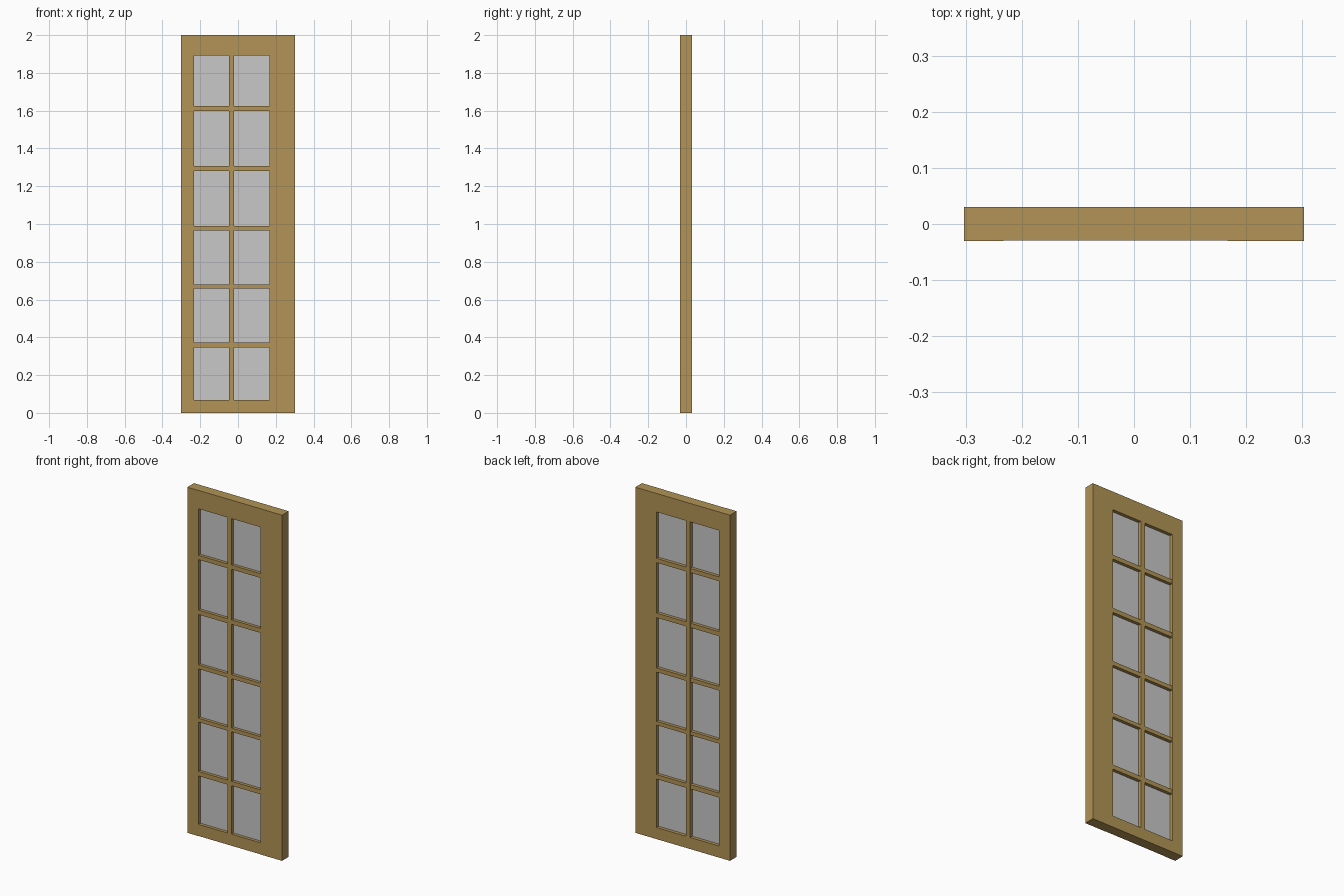
import bpy
import bmesh

if "Cube" in bpy.data.objects:
    bpy.data.objects.remove(bpy.data.objects["Cube"])


def material(name, rgb):
    m = bpy.data.materials.new(name)
    m.diffuse_color = (*rgb, 1.0)
    m.use_nodes = True
    m.node_tree.nodes["Principled BSDF"].inputs["Base Color"].default_value = m.diffuse_color
    return m


WOOD = material("oak_wood", (0.445, 0.296, 0.093))
GLASS = material("grey_glass", (0.58, 0.58, 0.58))


def box(name, x, y, z, mat):
    """Axis-aligned box from (min, max) ranges."""
    bm = bmesh.new()
    bmesh.ops.create_cube(bm, size=1.0)
    for v in bm.verts:
        v.co = [r[0] + (c + 0.5) * (r[1] - r[0]) for c, r in zip(v.co, (x, y, z))]
    me = bpy.data.meshes.new(name)
    bm.to_mesh(me)
    bm.free()
    me.materials.append(mat)
    ob = bpy.data.objects.new(name, me)
    bpy.context.collection.objects.link(ob)
    return ob


# Opening limits and frame depth
HALF_W, H = 0.303, 2.0
X0, X1 = -0.233, 0.167
Z0, Z1 = 0.067, 1.893
DEPTH = (-0.0305, 0.0305)
RAIL = (-0.0290, 0.0305)
BAR = (-0.0285, 0.0295)

# Outer frame: stiles run full height, rails sit between them
box("left_stile", (-HALF_W, X0), DEPTH, (0, H), WOOD)
box("right_stile", (X1, HALF_W), DEPTH, (0, H), WOOD)
box("bottom_rail", (X0, X1), RAIL, (0, Z0), WOOD)
box("top_rail", (X0, X1), RAIL, (Z1, H), WOOD)

# Glazing bars
MX = (-0.048, -0.021)
box("vertical_bar", MX, RAIL, (Z0, Z1), WOOD)
bars = [(0.347, 0.373), (0.659, 0.681), (0.966, 0.990), (1.281, 1.307), (1.599, 1.624)]
columns = [(X0, MX[0]), (MX[1], X1)]
for z in bars:
    for x in columns:
        box("horizontal_bar", x, BAR, z, WOOD)

# Glass panes filling each opening
bottoms = [Z0] + [b[1] for b in bars]
tops = [b[0] for b in bars] + [Z1]
for z in zip(bottoms, tops):
    for x in columns:
        box("glass_pane", x, (-0.011, 0.011), z, GLASS)
